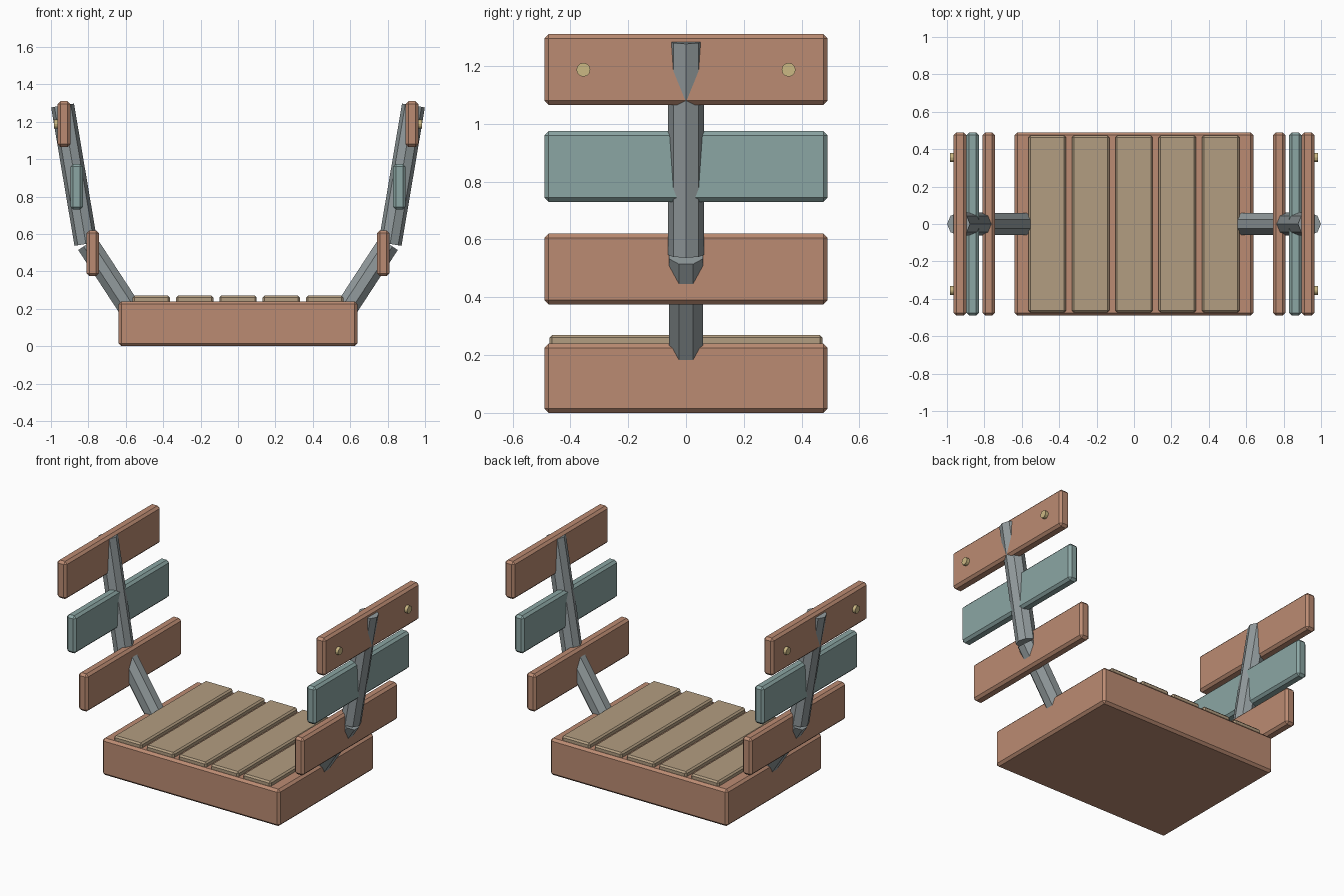
import bpy
import bmesh
from math import pi
from mathutils import Vector, Matrix

if "Cube" in bpy.data.objects:
    bpy.data.objects.remove(bpy.data.objects["Cube"])


def material(name, rgb):
    m = bpy.data.materials.new(name)
    m.diffuse_color = (*rgb, 1)
    m.use_nodes = True
    m.node_tree.nodes["Principled BSDF"].inputs["Base Color"].default_value = m.diffuse_color
    return m


TERRACOTTA = material("terracotta", (0.50, 0.26, 0.17))
TEAL = material("teal", (0.26, 0.38, 0.37))
TAN = material("tan", (0.45, 0.34, 0.22))
STEEL = material("steel", (0.29, 0.33, 0.34))
BRASS = material("brass", (0.60, 0.48, 0.23))


def finish(bm, name, mat):
    me = bpy.data.meshes.new(name)
    bm.to_mesh(me)
    bm.free()
    me.materials.append(mat)
    ob = bpy.data.objects.new(name, me)
    bpy.context.collection.objects.link(ob)
    return ob


def board(name, lo, hi, mat, bevel):
    """Box between two corners with a single-step chamfer."""
    lo, hi = Vector(lo), Vector(hi)
    bm = bmesh.new()
    bmesh.ops.create_cube(bm, size=1, matrix=Matrix.Translation((lo + hi) / 2)
                          @ Matrix.Diagonal((*(hi - lo), 1)))
    bmesh.ops.bevel(bm, geom=bm.edges[:], offset=bevel, segments=1,
                    profile=0.5, affect='EDGES')
    return finish(bm, name, mat)


def rod(name, a, b, radius, sides, mat, twist=0.0):
    """Flat-sided prism from point a to point b."""
    a, b = Vector(a), Vector(b)
    d = b - a
    z = d.normalized()
    y = Vector((0, 1, 0))
    x = y.cross(z)
    frame = Matrix((x, y, z)).transposed().to_4x4()
    bm = bmesh.new()
    bmesh.ops.create_cone(bm, cap_ends=True, segments=sides, radius1=radius,
                          radius2=radius, depth=d.length,
                          matrix=Matrix.Translation((a + b) / 2) @ frame
                          @ Matrix.Rotation(twist, 4, 'Z'))
    return finish(bm, name, mat)


# Seat base and its five slats
board("base", (-0.638, -0.49, 0), (0.638, 0.49, 0.24), TERRACOTTA, 0.015)
for i in range(5):
    x = (i - 2) * 0.232
    board(f"slat_{i + 1}", (x - 0.1, -0.473, 0.225), (x + 0.1, 0.473, 0.27), TAN, 0.01)

# Side racks: inner x, outer x, bottom z, top z, colour
RAILS = [("lower_rail", 0.743, 0.810, 0.375, 0.620, TERRACOTTA),
         ("middle_rail", 0.830, 0.896, 0.730, 0.975, TEAL),
         ("upper_rail", 0.896, 0.965, 1.065, 1.310, TERRACOTTA)]

for side, s in (("left", -1), ("right", 1)):
    for name, x0, x1, z0, z1, mat in RAILS:
        xs = sorted((s * x0, s * x1))
        board(f"{side}_{name}", (xs[0], -0.49, z0), (xs[1], 0.49, z1), mat, 0.015)
    # Bent post: octagonal lower and upper lengths
    rod(f"{side}_lower_post", (s * 0.575, 0, 0.195), (s * 0.805, 0, 0.547),
        0.064, 8, STEEL, pi / 8)
    rod(f"{side}_upper_post", (s * 0.813, 0, 0.547), (s * 0.938, 0, 1.287),
        0.062, 8, STEEL)
    # Bolt heads on the outer face of the upper rail
    for end, y in (("front", -0.355), ("back", 0.355)):
        rod(f"{side}_{end}_bolt", (s * 0.95, y, 1.187), (s * 0.985, y, 1.187),
            0.024, 12, BRASS)
